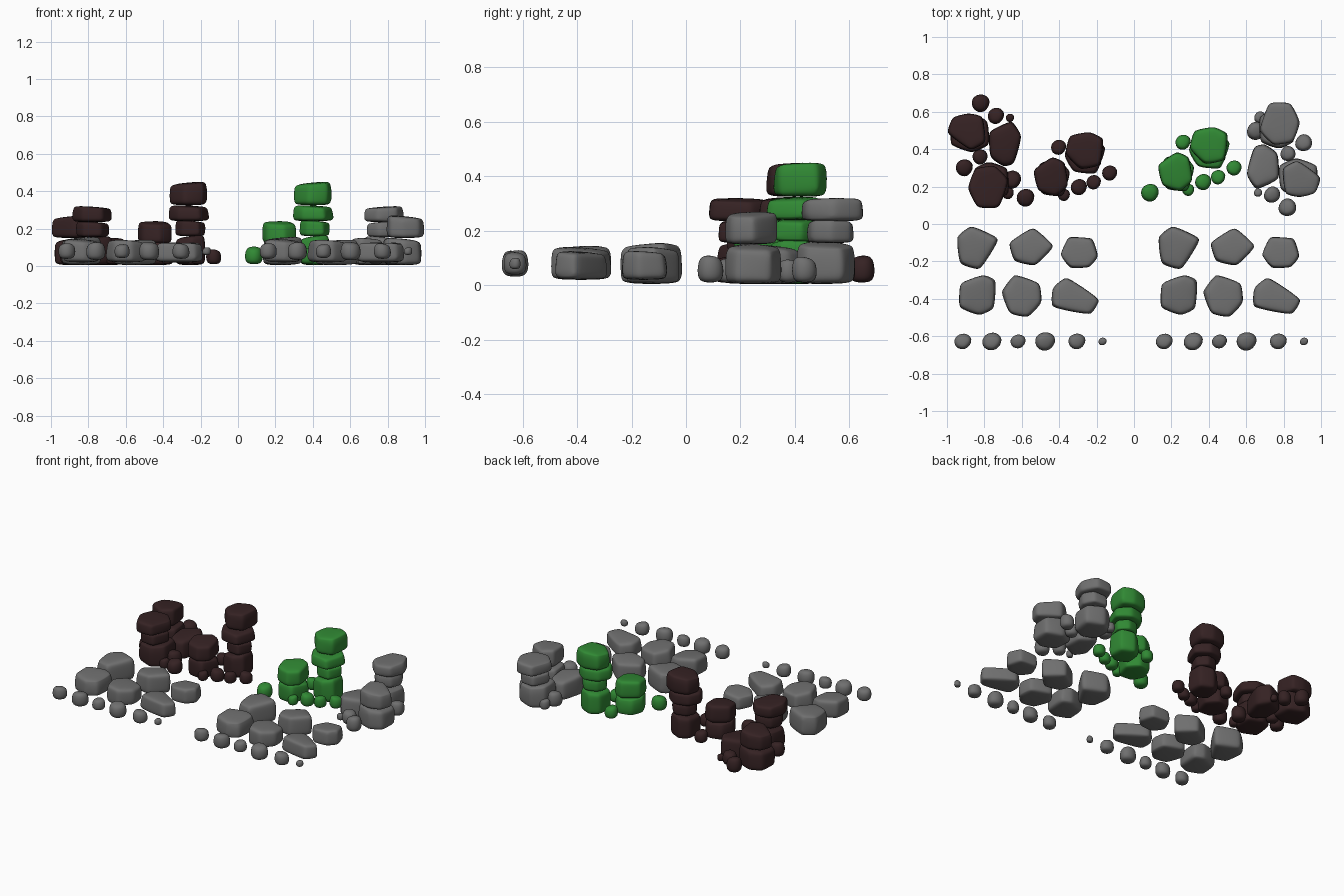
import bpy
import bmesh
import math
import random
from mathutils import Matrix, Vector

default_cube = bpy.data.objects.get("Cube")
if default_cube:
    bpy.data.objects.remove(default_cube, do_unlink=True)


def make_material(name, colour):
    material = bpy.data.materials.new(name)
    material.use_nodes = True
    material.diffuse_color = (*colour, 1)
    material.node_tree.nodes["Principled BSDF"].inputs["Base Color"].default_value = (*colour, 1)
    return material


grey = make_material("grey stone", (0.16, 0.16, 0.16))
brown = make_material("dark brown stone", (0.036, 0.016, 0.017))
green = make_material("mossy green stone", (0.03, 0.25, 0.034))

# Footprints, given as the directions of their corners in degrees
BLOCK = (40, 95, 140, 215, 275, 325)
SLAB = (20, 75, 130, 180, 235, 300)
PEBBLE = (15, 80, 150, 220, 290)


def measure(points):
    low = Vector([min(p[i] for p in points) for i in range(3)])
    high = Vector([max(p[i] for p in points) for i in range(3)])
    return low, high


def stone(name, material, x, y, z, corners, place):
    """Worn stone that fills the x, y and z ranges, with softly bevelled edges."""
    round_stone = corners is PEBBLE
    rings = ((0, 0.72), (0.3, 1), (0.7, 0.97), (1, 0.66)) if round_stone else \
            ((0, 0.88), (0.22, 1), (0.8, 0.97), (1, 0.84))
    bm = bmesh.new()
    loops = []
    wobble = [random.uniform(0.93, 1.05) for _ in corners]
    slope = random.uniform(0, math.tau)
    for level, spread in rings:
        loop = []
        for angle, radius in zip(corners, wobble):
            a = math.radians(angle)
            r = radius * spread * random.uniform(0.96, 1.04)
            tilt = 0.08 * level * math.cos(a - slope)
            loop.append(bm.verts.new((r * math.cos(a), r * math.sin(a), level + tilt)))
        loops.append(loop)
    count = len(corners)
    for lower, upper in zip(loops, loops[1:]):
        for i in range(count):
            j = (i + 1) % count
            bm.faces.new((lower[i], lower[j], upper[j], upper[i]))
    bm.faces.new(reversed(loops[0]))
    bm.faces.new(loops[-1])
    bm.normal_update()
    if not round_stone:
        # Chamfer the rims and corners so that the subdivision keeps broad flat sides
        sharp = [e for e in bm.edges if e.calc_face_angle(0) > 0.5]
        bmesh.ops.bevel(bm, geom=sharp, offset=0.13, segments=1, affect='EDGES', clamp_overlap=True)
    mesh = bpy.data.meshes.new(name)
    bm.to_mesh(mesh)
    bm.free()
    mesh.materials.append(material)
    obj = bpy.data.objects.new(name, mesh)
    bpy.context.collection.objects.link(obj)
    subdivision = obj.modifiers.new("worn edges", 'SUBSURF')
    subdivision.levels = subdivision.render_levels = 2

    # Fit the smoothed stone to its own extents
    evaluated = obj.evaluated_get(bpy.context.evaluated_depsgraph_get())
    low, high = measure([v.co for v in evaluated.data.vertices])
    target_low, target_high = Vector((x[0], y[0], z[0])), Vector((x[1], y[1], z[1]))
    size, target = high - low, target_high - target_low
    fit = Matrix.Diagonal([target[i] / size[i] for i in range(3)]).to_4x4()
    mesh.transform(place @ Matrix.Translation(target_low) @ fit @ Matrix.Translation(-low))
    mesh.shade_smooth()
    mesh.update()


def pebble(name, material, x, y, radius, place, height):
    stone(name, material, (x - radius, x + radius), (y - radius, y + radius),
          (0.01, 0.01 + height), PEBBLE, place)


def loose_set(side, place):
    """Three rows of single stones, from large at the back to small in front."""
    random.seed(3)

    def lay(name, x, y, z, corners):
        stone(f"{side} {name}", grey, x, y, z, corners, place)

    lay("back stone outer", (-0.945, -0.73), (-0.24, -0.015), (0.005, 0.155), (25, 105, 150, 225, 275))
    lay("back stone middle", (-0.665, -0.435), (-0.22, -0.025), (0.005, 0.14), (0, 85, 170, 225, 280))
    lay("back stone inner", (-0.39, -0.195), (-0.235, -0.07), (0.02, 0.125), (-15, 50, 120, 190, 245, 300))
    lay("front stone outer", (-0.935, -0.74), (-0.485, -0.275), (0.02, 0.145), (40, 75, 145, 215, 275, 320))
    lay("front stone middle", (-0.705, -0.495), (-0.495, -0.275), (0.02, 0.14), (35, 110, 170, 235, 285, 340))
    lay("front stone inner", (-0.44, -0.19), (-0.48, -0.29), (0.02, 0.125), (-50, -5, 110, 155, 205))
    small = ((-0.915, 0.045), (-0.76, 0.051), (-0.62, 0.04), (-0.475, 0.053), (-0.305, 0.045), (-0.168, 0.022))
    for number, (x, radius) in enumerate(small, 1):
        depth = 0.92 * radius
        stone(f"{side} small stone {number}", grey, (x - radius, x + radius), (-0.628 - depth, -0.628 + depth),
              (0.08 - depth, 0.08 + depth), PEBBLE, place)


def triple_pile(name, material, place):
    """Three neighbouring piles ringed by pebbles."""
    random.seed(5)

    def lay(part, x, y, z, corners=BLOCK):
        stone(f"{name} {part}", material, x, y, z, corners, place)

    lay("outer base", (-0.98, -0.775), (0.385, 0.59), (0.005, 0.15))
    lay("outer top block", (-0.995, -0.795), (0.4, 0.59), (0.15, 0.27), (50, 90, 135, 185, 275, 325))
    lay("middle boulder", (-0.775, -0.605), (0.31, 0.545), (0.005, 0.15), (20, 70, 150, 215, 265, 300))
    lay("front base", (-0.87, -0.67), (0.115, 0.33), (0.005, 0.16))
    lay("front lower slab", (-0.865, -0.69), (0.12, 0.29), (0.155, 0.24), SLAB)
    lay("front upper slab", (-0.885, -0.675), (0.085, 0.31), (0.235, 0.32), SLAB)
    scatter = ((-0.82, 0.645, 0.047), (-0.738, 0.578, 0.043), (-0.663, 0.567, 0.022), (-0.823, 0.358, 0.04),
               (-0.907, 0.3, 0.045), (-0.652, 0.237, 0.048), (-0.675, 0.165, 0.032))
    for number, (x, y, radius) in enumerate(scatter, 1):
        pebble(f"{name} pebble {number}", material, x, y, radius, place, 2.1 * radius)


def tower(name, material, place):
    """Tall four stone column beside a short pile."""
    random.seed(8)

    def lay(part, x, y, z, corners=BLOCK):
        stone(f"{name} {part}", material, x, y, z, corners, place)

    lay("base", (-0.335, -0.175), (0.28, 0.46), (0.005, 0.165))
    lay("lower block", (-0.335, -0.175), (0.3, 0.45), (0.16, 0.245), SLAB)
    lay("wide slab", (-0.37, -0.155), (0.27, 0.47), (0.24, 0.325), SLAB)
    lay("top block", (-0.365, -0.165), (0.295, 0.49), (0.325, 0.45), (35, 80, 135, 190, 255, 310))
    lay("short pile base", (-0.53, -0.345), (0.15, 0.345), (0.005, 0.13), SLAB)
    lay("short pile top", (-0.535, -0.355), (0.15, 0.355), (0.12, 0.24), (50, 90, 160, 225, 280, 330))
    scatter = ((-0.58, 0.14, 0.047), (-0.403, 0.41, 0.04), (-0.13, 0.272, 0.04), (-0.215, 0.223, 0.038),
               (-0.295, 0.197, 0.043), (-0.375, 0.155, 0.032))
    for number, (x, y, radius) in enumerate(scatter, 1):
        pebble(f"{name} pebble {number}", material, x, y, radius, place, 2 * radius)


# Loose stones, the second set repeated to the left
loose_set("right", Matrix())
loose_set("left", Matrix.Translation((1.077, 0, 0)))

# Triple piles, the grey one turned half way round
turn = Matrix.Translation((0, 0.735, 0)) @ Matrix.Rotation(math.pi, 4, 'Z')
triple_pile("brown piles", brown, Matrix())
triple_pile("grey piles", grey, turn)

# Towers
tower("brown tower", brown, Matrix())
tower("green tower", green, Matrix.Translation((0.665, 0.027, 0)))
